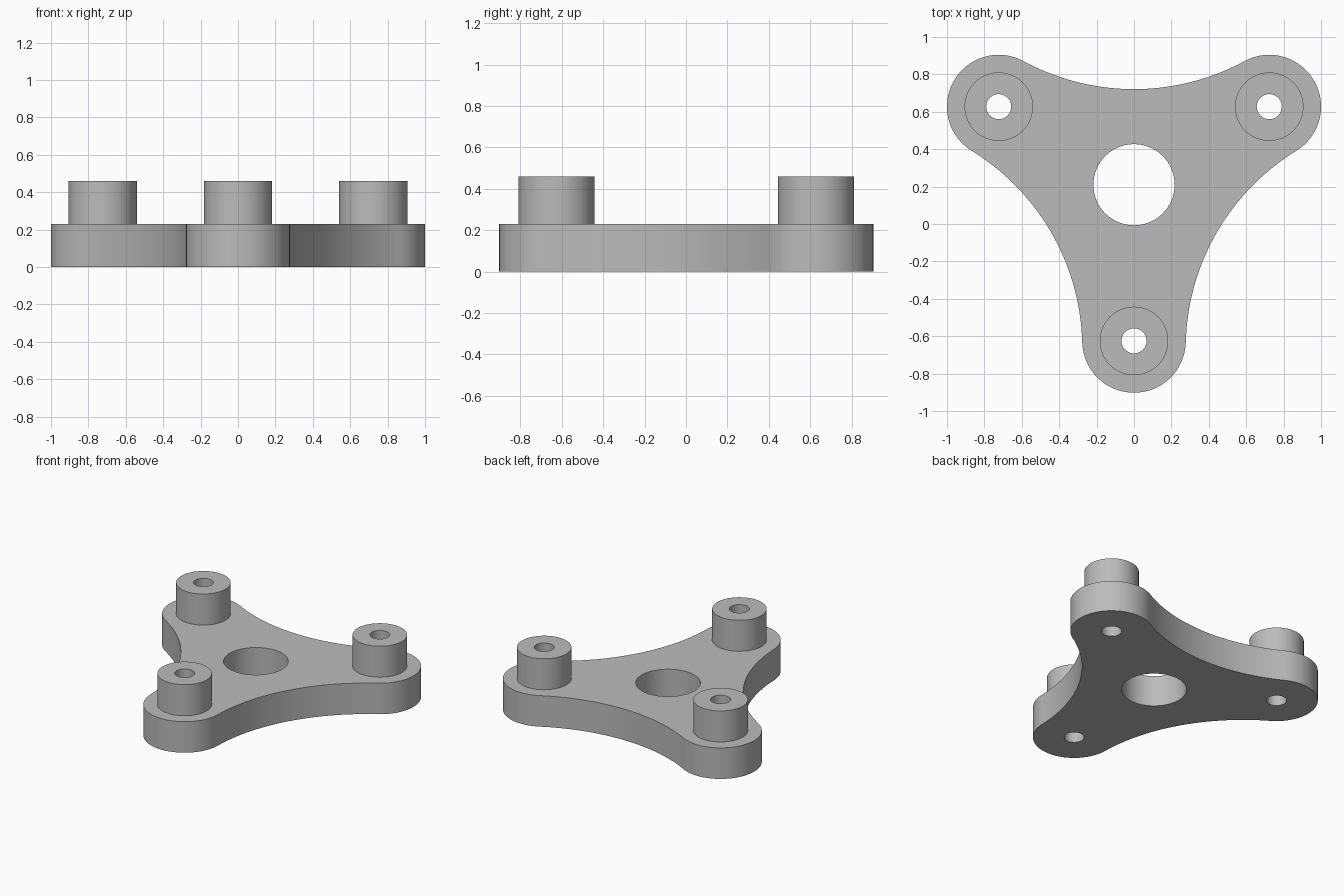
import bpy
import bmesh
from math import sin, cos, asin, radians, hypot, pi

if "Cube" in bpy.data.objects:
    bpy.data.objects.remove(bpy.data.objects["Cube"], do_unlink=True)

# Main dimensions
CENTRE_Y = 0.21
ARM = 0.835          # centre to each boss
LOBE_R = 0.277       # rounded arm ends
WAIST = 0.511        # centre to the middle of each concave side
BOSS_R, BORE_R, HUB_R = 0.183, 0.067, 0.217
PLATE_Z, BOSS_Z = 0.23, 0.46

# Radius of the concave side that is tangent to both neighbouring lobes
half_span, mid = ARM * sin(pi / 3), ARM * cos(pi / 3)
gap = WAIST - mid
SIDE_R = (gap ** 2 + half_span ** 2 - LOBE_R ** 2) / (2 * (LOBE_R - gap))
SIDE_HALF = asin(half_span / (SIDE_R + LOBE_R))
LOBE_HALF = pi / 3 + SIDE_HALF
DIRECTIONS = [radians(-90 + 120 * k) for k in range(3)]


def polar(distance, angle):
    return distance * cos(angle), CENTRE_Y + distance * sin(angle)


def arc(centre, radius, start, end, steps):
    angles = [start + (end - start) * i / steps for i in range(steps + 1)]
    return [(centre[0] + radius * cos(t), centre[1] + radius * sin(t)) for t in angles]


def circle(centre, radius, steps=64):
    return arc(centre, radius, 0, 2 * pi, steps)[:-1]


def outline():
    pts = []
    for a in DIRECTIONS:
        pts += arc(polar(ARM, a), LOBE_R, a - LOBE_HALF, a + LOBE_HALF, 40)
        facing = a + radians(240)
        side_centre = polar(WAIST + SIDE_R, a + pi / 3)
        pts += arc(side_centre, SIDE_R, facing + SIDE_HALF, facing - SIDE_HALF, 40)[1:-1]
    return pts


bm = bmesh.new()


def ring(points, z):
    verts = [bm.verts.new((x, y, z)) for x, y in points]
    edges = [bm.edges.new((v, verts[i - 1])) for i, v in enumerate(verts)]
    return verts, edges


def wall(points, z0, z1):
    """Raise a wall along a closed loop; return its lower and upper edges."""
    (low, low_edges), (high, high_edges) = ring(points, z0), ring(points, z1)
    for i in range(len(points)):
        bm.faces.new((low[i - 1], low[i], high[i], high[i - 1]))
    return low_edges, high_edges


def cap(edges, up):
    bmesh.ops.triangle_fill(bm, use_beauty=True, edges=edges, normal=(0, 0, up))


# Plate rim and central opening
underside, deck = wall(outline(), 0, PLATE_Z)
low, high = wall(circle((0, CENTRE_Y), HUB_R), 0, PLATE_Z)
underside, deck = underside + low, deck + high

# Three bosses, each bored right through the plate
for a in DIRECTIONS:
    spot = polar(ARM, a)
    boss_low, boss_high = wall(circle(spot, BOSS_R), PLATE_Z, BOSS_Z)
    bore_low, bore_high = wall(circle(spot, BORE_R, 40), 0, BOSS_Z)
    deck = deck + boss_low
    underside = underside + bore_low
    cap(boss_high + bore_high, 1)

# Flat top and bottom of the plate
cap(deck, 1)
cap(underside, -1)
bmesh.ops.recalc_face_normals(bm, faces=bm.faces[:])

mesh = bpy.data.meshes.new("three_arm_flange")
bm.to_mesh(mesh)
bm.free()
flange = bpy.data.objects.new("three_arm_flange", mesh)
bpy.context.collection.objects.link(flange)

# Plain grey finish
grey = bpy.data.materials.new("plain_grey")
grey.use_nodes = True
colour = (0.5, 0.5, 0.5, 1)
grey.diffuse_color = colour
grey.node_tree.nodes["Principled BSDF"].inputs["Base Color"].default_value = colour
mesh.materials.append(grey)

# Smooth round walls with crisp rims
bpy.ops.object.select_all(action="DESELECT")
flange.select_set(True)
bpy.context.view_layer.objects.active = flange
bpy.ops.object.shade_smooth_by_angle(angle=radians(30))
